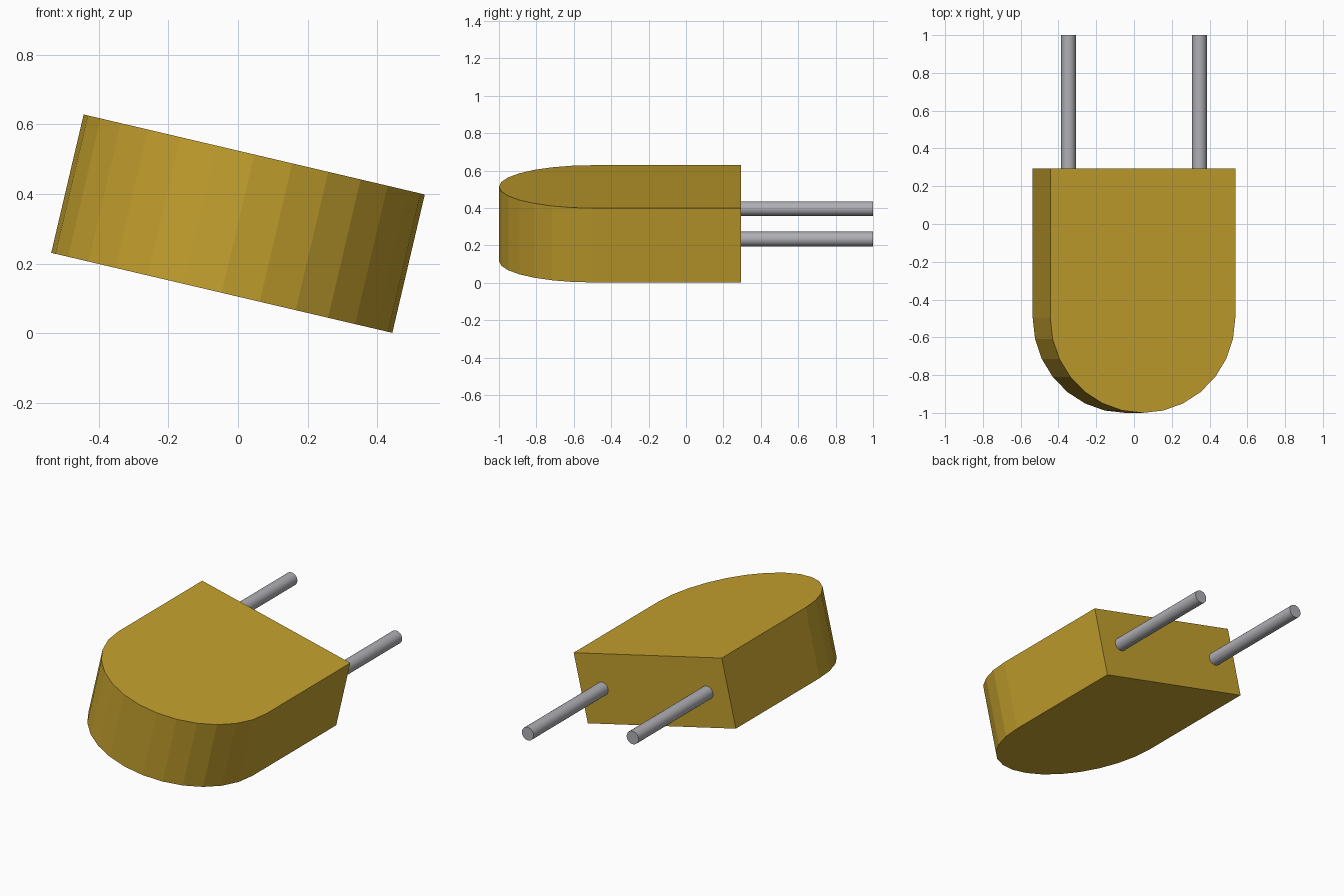
import bpy, bmesh, math
from mathutils import Matrix

cube = bpy.data.objects.get("Cube")
if cube:
    bpy.data.objects.remove(cube, do_unlink=True)

RADIUS = 0.503        # half width of the body and radius of its round end
THICK = 0.408
BACK = 0.295
ARC_Y = RADIUS - 1.0  # centre of the round end
SEGMENTS = 14
TILT = Matrix.Translation((0, 0, 0.315)) @ Matrix.Rotation(math.radians(13.2), 4, 'Y')


def material(name, color):
    mat = bpy.data.materials.new(name)
    mat.use_nodes = True
    mat.diffuse_color = color
    mat.node_tree.nodes["Principled BSDF"].inputs["Base Color"].default_value = color
    return mat


def add_object(name, bm, mat):
    bmesh.ops.recalc_face_normals(bm, faces=bm.faces)
    mesh = bpy.data.meshes.new(name)
    bm.to_mesh(mesh)
    bm.free()
    mesh.materials.append(mat)
    obj = bpy.data.objects.new(name, mesh)
    obj.matrix_world = TILT
    bpy.context.collection.objects.link(obj)
    return obj


mustard = material("mustard yellow", (0.55, 0.35, 0.027, 1))
metal = material("metal grey", (0.43, 0.43, 0.46, 1))

# Body: square back, half-round front, extruded through its thickness
outline = [(RADIUS, BACK), (-RADIUS, BACK)]
for i in range(SEGMENTS + 1):
    a = math.pi * (1 + i / SEGMENTS)
    outline.append((RADIUS * math.cos(a), ARC_Y + RADIUS * math.sin(a)))
bm = bmesh.new()
base = bm.faces.new([bm.verts.new((x, y, -THICK / 2)) for x, y in outline])
top = bmesh.ops.extrude_face_region(bm, geom=[base])["geom"]
bmesh.ops.translate(bm, vec=(0, 0, THICK),
                    verts=[v for v in top if isinstance(v, bmesh.types.BMVert)])
add_object("body", bm, mustard)

# Two round pins standing out of the back
for side, name in ((-1, "right_pin"), (1, "left_pin")):
    bm = bmesh.new()
    place = Matrix.Translation((side * 0.356, (BACK + 1) / 2, 0)) @ Matrix.Rotation(math.pi / 2, 4, 'X')
    bmesh.ops.create_cone(bm, cap_ends=True, segments=24, radius1=0.039, radius2=0.039,
                          depth=1 - BACK, matrix=place)
    pin = add_object(name, bm, metal)
    bpy.ops.object.select_all(action='DESELECT')
    pin.select_set(True)
    bpy.context.view_layer.objects.active = pin
    bpy.ops.object.shade_smooth_by_angle(angle=math.radians(30))
